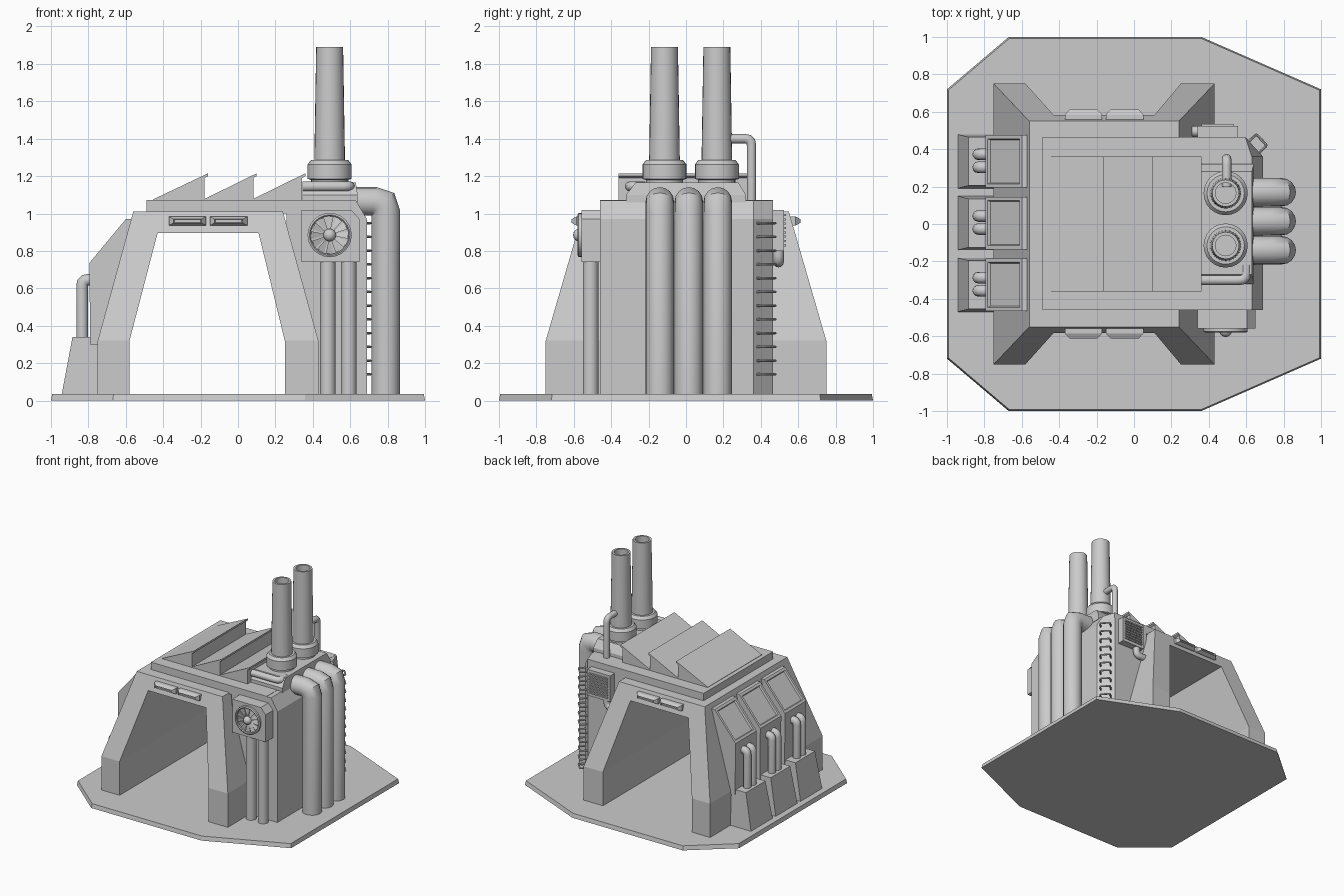
import bpy, bmesh, math
from mathutils import Vector as V, Matrix

if "Cube" in bpy.data.objects:
    bpy.data.objects.remove(bpy.data.objects["Cube"])


def finish(name, bm, smooth=False):
    bmesh.ops.recalc_face_normals(bm, faces=bm.faces)
    me = bpy.data.meshes.new(name)
    bm.to_mesh(me)
    bm.free()
    ob = bpy.data.objects.new(name, me)
    bpy.context.collection.objects.link(ob)
    if smooth:
        bpy.ops.object.select_all(action='DESELECT')
        bpy.context.view_layer.objects.active = ob
        ob.select_set(True)
        bpy.ops.object.shade_smooth_by_angle(angle=math.radians(35))
    return ob


def loft(name, rings, smooth=False, close=False):
    """Skin a list of equal-length point rings; cap the ends unless closed."""
    bm = bmesh.new()
    vs = [[bm.verts.new(p) for p in r] for r in rings]
    n = len(vs[0])
    pairs = list(zip(vs, vs[1:])) + ([(vs[-1], vs[0])] if close else [])
    for a, b in pairs:
        for i in range(n):
            j = (i + 1) % n
            bm.faces.new((a[i], a[j], b[j], b[i]))
    if not close:
        bm.faces.new(vs[0])
        bm.faces.new(vs[-1])
    return finish(name, bm, smooth)


def rect(x0, x1, y0, y1, z):
    return [(x0, y0, z), (x1, y0, z), (x1, y1, z), (x0, y1, z)]


def box(name, x, y, z):
    return loft(name, [rect(*x, *y, z[0]), rect(*x, *y, z[1])])


def tube(name, pts, r, n=16, bend=0.0, steps=3):
    """Pipe along a planar path with rounded elbows."""
    pts = [V(p) for p in pts]
    path = [pts[0]]
    for a, b, c in zip(pts, pts[1:], pts[2:]):
        p, q = b + (a - b).normalized() * bend, b + (c - b).normalized() * bend
        for k in range(steps + 1):
            t = k / steps
            path.append(p * (1 - t) ** 2 + b * 2 * t * (1 - t) + q * t * t)
    path.append(pts[-1])
    d0 = (pts[1] - pts[0]).normalized()
    nrm = d0.cross(pts[2] - pts[1]).normalized() if len(pts) > 2 else d0.orthogonal().normalized()
    rings = []
    for i, p in enumerate(path):
        din = (p - path[i - 1]).normalized() if i else d0
        dout = (path[i + 1] - p).normalized() if i < len(path) - 1 else din
        t = (din + dout).normalized()
        side = nrm.cross(t) / t.dot(din)
        rings.append([p + r * (math.cos(a) * nrm + math.sin(a) * side)
                      for a in (2 * math.pi * k / n for k in range(n))])
    return loft(name, rings, True)


def lathe(name, prof, x, y, n=24, close=False):
    return loft(name, [[(x + r * math.cos(2 * math.pi * k / n), y + r * math.sin(2 * math.pi * k / n), z)
                        for k in range(n)] for r, z in prof], True, close)


# Base plate
plate = [(-1, .72), (-.67, 1), (.36, 1), (1, .72), (1, -.72), (.36, -1), (-.67, -1), (-1, -.72)]
loft("base_plate", [[(x, y, 0) for x, y in plate], [(x * .993, y * .993, .035) for x, y in plate]])

# Tapered arch hall with a tunnel through it
outer = [(-.75, .01), (-.75, .32), (-.56, 1.01), (.24, 1.01), (.43, .32), (.43, .01)]
inner = [(-.58, .01), (-.58, .32), (-.43, .895), (.11, .895), (.25, .32), (.25, .01)]
bm = bmesh.new()


def arch_row(line, s):
    return [bm.verts.new((x, s * (.75 - max(0, z - .32) * .2 / .69), z)) for x, z in line]


of, inf, ob_, inb = arch_row(outer, -1), arch_row(inner, -1), arch_row(outer, 1), arch_row(inner, 1)
for a, b in ((of, inf), (ob_, inb), (of, ob_), (inf, inb)):
    for i in range(5):
        bm.faces.new((a[i], a[i + 1], b[i + 1], b[i]))
for i in (0, 5):
    bm.faces.new((of[i], inf[i], inb[i], ob_[i]))
finish("arch_hall", bm)

# Machine block with a chamfered corner and sloped top edge
low = [(.26, -.46), (.69, -.46), (.69, .36), (.59, .465), (.26, .465)]
top = [(.26, -.46), (.63, -.46), (.63, .36), (.595, .465), (.26, .465)]
loft("machine_block", [[(x, y, z) for x, y in ring] for ring, z in ((low, .02), (low, .97), (top, 1.07))])
box("roof_slab", (-.49, .59), (-.46, .465), (1.0, 1.072))
loft("stack_plinth", [rect(.345, .64, -.32, .32, 1.06), rect(.345, .64, -.32, .32, 1.10),
                      rect(.345, .63, -.27, .28, 1.165)])

# Sawtooth roof panels
for i, x in enumerate((-.455, -.185, .075)):
    e = (-.16, .1, .36)[i]
    prof = [(x, 1.065), (x, 1.075), (e, 1.215), (e, 1.2), (e - .018, 1.19), (e - .018, 1.065)]
    loft(f"sawtooth_roof_{i}", [[(px, y, z) for px, z in prof] for y in (-.36, .36)])

# Chimney stacks, hollow at the top
for i, y in enumerate((-.115, .165)):
    lathe(f"chimney_{i}", [(.1, 1.15), (.1, 1.18), (.118, 1.185), (.118, 1.262), (.1, 1.285), (.082, 1.285),
                           (.072, 1.89), (.055, 1.89), (.055, 1.4)], .49, y)
tube("stack_side_pipe", [(.495, .2, 1.4), (.495, .35, 1.4), (.495, .35, 1.05)], .025, 12, .035)
tube("front_roof_pipe", [(.345, -.3, 1.145), (.6, -.3, 1.145), (.6, -.22, 1.145)], .027, 12, .04)

# Large exhaust pipes on the right
for i, y in enumerate((-.14, .015, .17)):
    tube(f"large_pipe_{i}", [(.79, y, .001), (.79, y, 1.065), (.6, y, 1.065)], .076, 16, .06, 2)

# Front columns and fan housing
for i, x in enumerate((.48, .592)):
    tube(f"front_column_{i}", [(x, -.51, .001), (x, -.51, .76)], .042)
prof = [(.34, .74), (.65, .74), (.65, .97), (.605, 1.02), (.34, 1.02)]
loft("fan_housing", [[(x, y, z) for x, z in prof] for y in (-.45, -.56)])
fx, fz = .49, .885
ring = [(.118, -.555), (.118, -.575), (.108, -.58), (.102, -.575), (.102, -.555)]
circ = [2 * math.pi * k / 24 for k in range(24)]
loft("fan_ring", [[(fx + r * math.cos(a), y, fz + r * math.sin(a)) for a in circ] for r, y in ring], True, True)
for k in range(12):
    a = 2 * math.pi * k / 12

    def blade_pt(r, da, y):
        return (fx + r * math.cos(a + da), y, fz + r * math.sin(a + da))
    loft(f"fan_blade_{k}", [[blade_pt(.02, -.2, y), blade_pt(.1, -.2, y), blade_pt(.1, .2, y + .008),
                             blade_pt(.02, .2, y + .008)] for y in (-.572, -.566)])
bm = bmesh.new()
bmesh.ops.create_uvsphere(bm, u_segments=16, v_segments=8, radius=.034,
                          matrix=Matrix.Translation((fx, -.57, fz)))
finish("fan_hub", bm, True)

# Rear vent with louvres and drain pipe
box("rear_vent", (.34, .555), (.45, .525), (.8, 1.02))
for k in range(8):
    z = .825 + k * .023
    box(f"vent_louvre_{k}", (.36, .535), (.52, .535), (z, z + .011))
tube("vent_drain_pipe", [(.39, .495, .82), (.39, .495, .74), (.31, .495, .74)], .028, 12, .035)

# Ladder rungs on the chamfered corner
for k in range(12):
    z = .14 + k * .0735
    out = V((.042, .04, 0))
    a, b = V((.668, .38, z)), V((.612, .44, z))
    tube(f"ladder_rung_{k}", [a - out * .2, a + out, b + out, b - out * .2], .007, 8, .01, 2)

# Lamp bars above both tunnel mouths
for s, side in ((-1, "front"), (1, "back")):
    for i, x in enumerate((-.27, -.05)):
        loft(f"{side}_lamp_{i}", [[(x + w * u, s * y, .96 + h * v) for u, v in ((-1, -1), (1, -1), (1, 1), (-1, 1))]
                                  for w, h, y in ((.1, .024, .54), (.1, .024, .585), (.075, .01, .612),
                                                  (.07, .008, .6))])

# Left side units: footing, sloped window housing and twin pipes
for i, y in enumerate((-.325, .005, .335)):
    w = .145
    loft(f"side_footing_{i}", [rect(-.945, -.6, y - w, y + w, .02), rect(-.885, -.6, y - .13, y + .13, .34)])
    prof = [(-.7, .3), (-.79, .3), (-.795, .735), (-.6, .97), (-.56, .97), (-.56, .9)]
    ob = loft(f"window_housing_{i}", [[(x, yy, z) for x, z in prof] for yy in (y - w + .005, y + w - .005)])
    bm = bmesh.new()
    bm.from_mesh(ob.data)
    bm.normal_update()
    f = [f for f in bm.faces if f.normal.x < -.5 and .3 < f.normal.z < .9]
    bmesh.ops.inset_region(bm, faces=f, thickness=.028)
    bmesh.ops.inset_region(bm, faces=f, thickness=.008, depth=-.015)
    bm.to_mesh(ob.data)
    bm.free()
    for j, dy in enumerate((-.032, .038)):
        tube(f"side_pipe_{i}_{j}", [(-.833, y + dy, .32), (-.833, y + dy, .645), (-.77, y + dy, .645)],
             .031, 12, .03)
